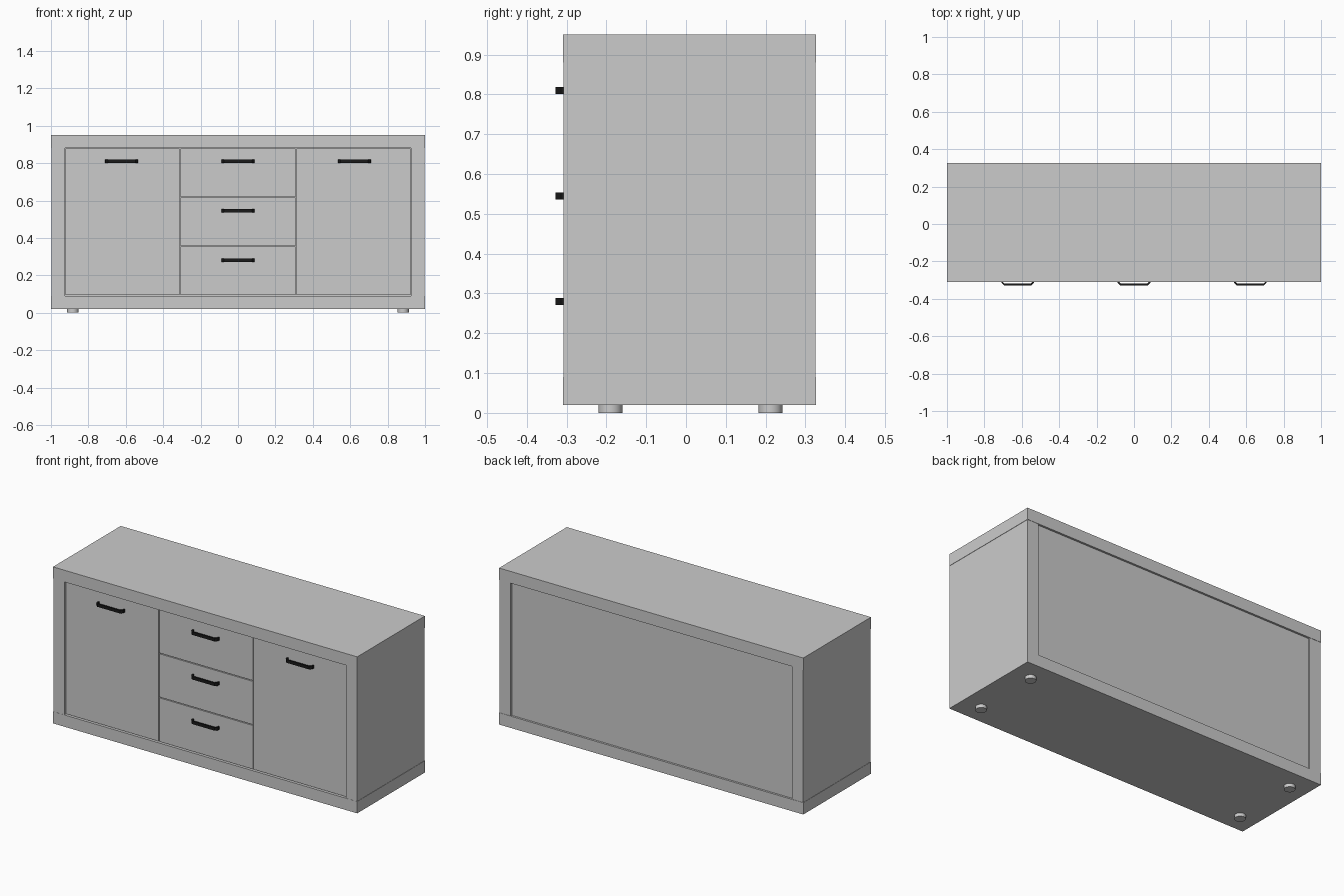
import bpy, bmesh, math

if "Cube" in bpy.data.objects:
    bpy.data.objects.remove(bpy.data.objects["Cube"])

FRONT, BACK = -0.309, 0.327
DOOR_Y = FRONT + 0.01          # slightly recessed door and drawer faces


def mesh_object(name, bm):
    bmesh.ops.recalc_face_normals(bm, faces=bm.faces)
    me = bpy.data.meshes.new(name)
    bm.to_mesh(me)
    bm.free()
    ob = bpy.data.objects.new(name, me)
    bpy.context.collection.objects.link(ob)
    return ob


def box(name, x0, x1, y0, y1, z0, z1):
    bm = bmesh.new()
    bmesh.ops.create_cube(bm, size=1)
    for v in bm.verts:
        v.co = ((x0 + x1) / 2 + v.co.x * (x1 - x0),
                (y0 + y1) / 2 + v.co.y * (y1 - y0),
                (z0 + z1) / 2 + v.co.z * (z1 - z0))
    return mesh_object(name, bm)


black = bpy.data.materials.new("black_metal")
black.diffuse_color = (0.01, 0.01, 0.01, 1)
black.use_nodes = True
black.node_tree.nodes["Principled BSDF"].inputs["Base Color"].default_value = black.diffuse_color


# Bow handle: flat trapezoid strip extruded in height
def handle(name, cx, cz):
    half = [(0.088, DOOR_Y), (0.087, -0.314), (0.074, -0.3275)]
    inner = [(0.070, -0.319), (0.079, -0.310), (0.080, DOOR_Y)]
    right = half[::-1]
    profile = [(-x, y) for x, y in half] + right + inner[::-1] + [(-x, y) for x, y in inner]
    bm = bmesh.new()
    face = bm.faces.new([bm.verts.new((cx + x, y, cz - 0.009)) for x, y in profile])
    ext = bmesh.ops.extrude_face_region(bm, geom=[face])
    for v in ext["geom"]:
        if isinstance(v, bmesh.types.BMVert):
            v.co.z += 0.018
    mesh_object(name, bm).data.materials.append(black)


# Top and base slabs
box("top_slab", -1, 1, FRONT, BACK, 0.88, 0.95)
box("base_slab", -1, 1, FRONT, BACK, 0.02, 0.09)

# Side panels, inset a hair from the slabs
for label, s in (("left", -1), ("right", 1)):
    box(label + "_side_panel", *sorted((s * 0.925, s * 0.998)),
        FRONT + 0.001, BACK - 0.002, 0.09, 0.88)

# Back panel and inner carcass behind the gaps
box("back_panel", -0.925, 0.925, BACK - 0.027, BACK - 0.012, 0.09, 0.88)
box("inner_carcass", -0.925, 0.925, DOOR_Y + 0.02, DOOR_Y + 0.04, 0.09, 0.88)

# Doors
for label, s in (("left", -1), ("right", 1)):
    box(label + "_door", *sorted((s * 0.312, s * 0.922)),
        DOOR_Y, DOOR_Y + 0.02, 0.094, 0.877)
    handle(label + "_door_handle", s * 0.622, 0.81)

# Drawers
for i, (z0, z1, hz) in enumerate(((0.094, 0.353, 0.28), (0.358, 0.615, 0.545), (0.62, 0.877, 0.81))):
    box(f"drawer_{i + 1}", -0.307, 0.307, DOOR_Y, DOOR_Y + 0.02, z0, z1)
    handle(f"drawer_handle_{i + 1}", 0, hz)

# Round feet
for x in (-0.883, 0.883):
    for y in (-0.19, 0.212):
        bpy.ops.mesh.primitive_cylinder_add(vertices=32, radius=0.03, depth=0.02,
                                            location=(x, y, 0.01))
        bpy.context.object.name = "foot"
        bpy.ops.object.shade_smooth_by_angle(angle=math.radians(30))
